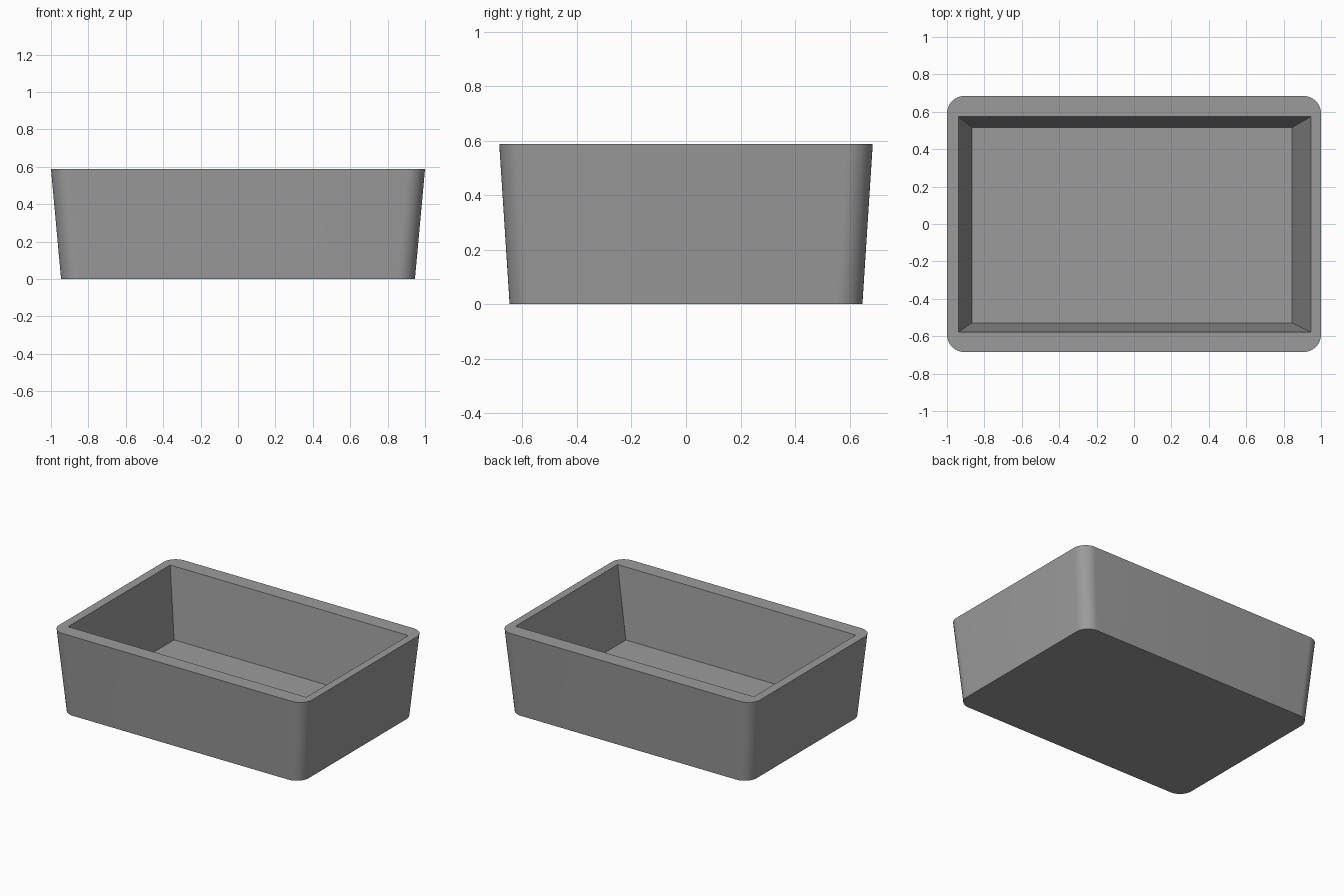
import bpy, bmesh, math

if "Cube" in bpy.data.objects:
    bpy.data.objects.remove(bpy.data.objects["Cube"])

H, FLOOR, R, SEG = 0.588, 0.095, 0.095, 12
SIGNS = [(1, 1), (-1, 1), (-1, -1), (1, -1)]

bm = bmesh.new()


def rounded_ring(hx, hy, z):
    """Four corner arcs, counter-clockwise, as lists of vertices."""
    arcs = []
    for k, (sx, sy) in enumerate(SIGNS):
        arc = []
        for i in range(SEG + 1):
            a = math.pi / 2 * (k + i / SEG)
            arc.append(bm.verts.new((sx * (hx - R) + R * math.cos(a),
                                     sy * (hy - R) + R * math.sin(a), z)))
        arcs.append(arc)
    return arcs


def rect_ring(x0, x1, y0, y1, z):
    return [bm.verts.new((x, y, z)) for x, y in ((x1, y1), (x0, y1), (x0, y0), (x1, y0))]


def bridge(lower, upper):
    n = len(lower)
    for i in range(n):
        j = (i + 1) % n
        bm.faces.new((lower[i], lower[j], upper[j], upper[i]))


# Tapered outer shell with rounded upright corners
bottom = rounded_ring(0.946, 0.647, 0)
top = rounded_ring(1.0, 0.685, H)
flat_bottom, flat_top = sum(bottom, []), sum(top, [])
bridge(flat_bottom, flat_top)
bm.faces.new(flat_bottom[::-1])

# Sharp-cornered sloping cavity
mouth = rect_ring(-0.938, 0.945, -0.578, 0.574, H)
floor = rect_ring(-0.866, 0.845, -0.528, 0.516, FLOOR)
bridge(mouth, floor)
bm.faces.new(floor)

# Flat rim: a fan at each corner and a strip along each side
for k in range(4):
    n = (k + 1) % 4
    for a, b in zip(top[k], top[k][1:]):
        bm.faces.new((mouth[k], a, b))
    bm.faces.new((mouth[k], top[k][-1], top[n][0], mouth[n]))

bmesh.ops.recalc_face_normals(bm, faces=bm.faces[:])
mesh = bpy.data.meshes.new("basin")
bm.to_mesh(mesh)
bm.free()
basin = bpy.data.objects.new("basin", mesh)
bpy.context.collection.objects.link(basin)

# Dark grey finish
grey = bpy.data.materials.new("dark_grey")
grey.diffuse_color = (0.33, 0.33, 0.33, 1)
grey.use_nodes = True
grey.node_tree.nodes["Principled BSDF"].inputs["Base Color"].default_value = grey.diffuse_color
mesh.materials.append(grey)

bpy.context.view_layer.objects.active = basin
basin.select_set(True)
bpy.ops.object.shade_smooth_by_angle(angle=math.radians(25))
